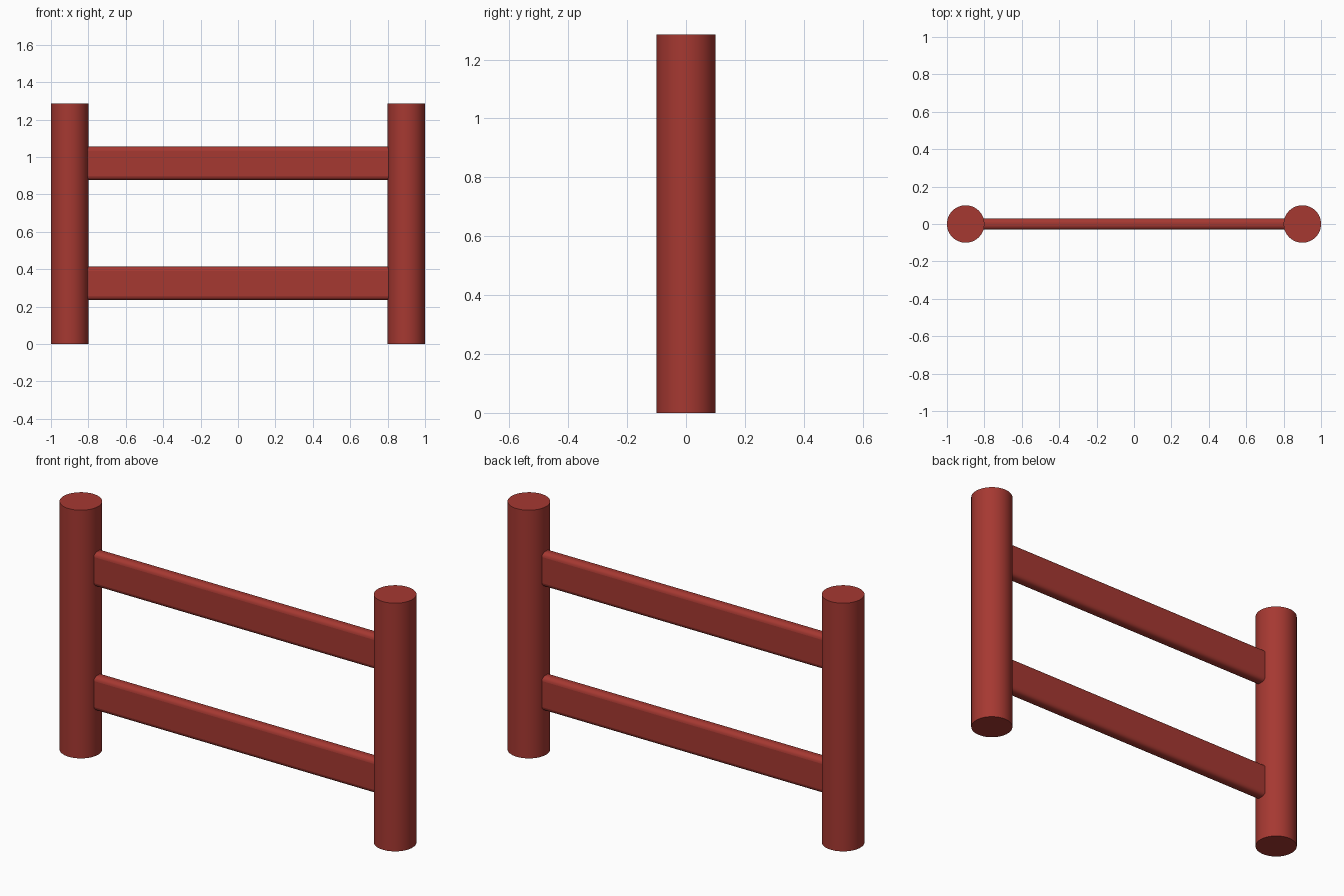
import bpy

if "Cube" in bpy.data.objects:
    bpy.data.objects.remove(bpy.data.objects["Cube"])

POST_R, POST_H, POST_X = 0.1, 1.285, 0.9
RAIL_T, RAIL_H, RAIL_LEN = 0.06, 0.178, 1.64

red = bpy.data.materials.new("barn red")
red.diffuse_color = (0.38, 0.04, 0.031, 1)
red.use_nodes = True
red.node_tree.nodes["Principled BSDF"].inputs["Base Color"].default_value = red.diffuse_color


def finish(obj, name):
    obj.name = name
    obj.data.materials.append(red)
    bpy.ops.object.shade_smooth_by_angle()


def post(name, x):
    bpy.ops.mesh.primitive_cylinder_add(vertices=48, radius=POST_R, depth=POST_H,
                                        location=(x, 0, POST_H / 2))
    finish(bpy.context.object, name)


def rail(name, z):
    bpy.ops.mesh.primitive_cube_add(size=1, location=(0, 0, z))
    obj = bpy.context.object
    obj.scale = (RAIL_LEN, RAIL_T, RAIL_H)
    bpy.ops.object.transform_apply(location=False, rotation=False, scale=True)
    # round only the four long edges; the ends sit inside the posts
    weights = obj.data.attributes.new("bevel_weight_edge", 'FLOAT', 'EDGE')
    for e in obj.data.edges:
        a, b = (obj.data.vertices[i].co for i in e.vertices)
        weights.data[e.index].value = 1.0 if abs(a.x - b.x) > 0.5 else 0.0
    finish(obj, name)
    mod = obj.modifiers.new("rounded edges", 'BEVEL')
    mod.limit_method = 'WEIGHT'
    mod.width = 0.022
    mod.segments = 4
    bpy.ops.object.modifier_apply(modifier=mod.name)
    bpy.ops.object.shade_smooth_by_angle()


# two round posts
post("left_post", -POST_X)
post("right_post", POST_X)

# two flat rails between them
rail("lower_rail", 0.324)
rail("upper_rail", 0.966)
